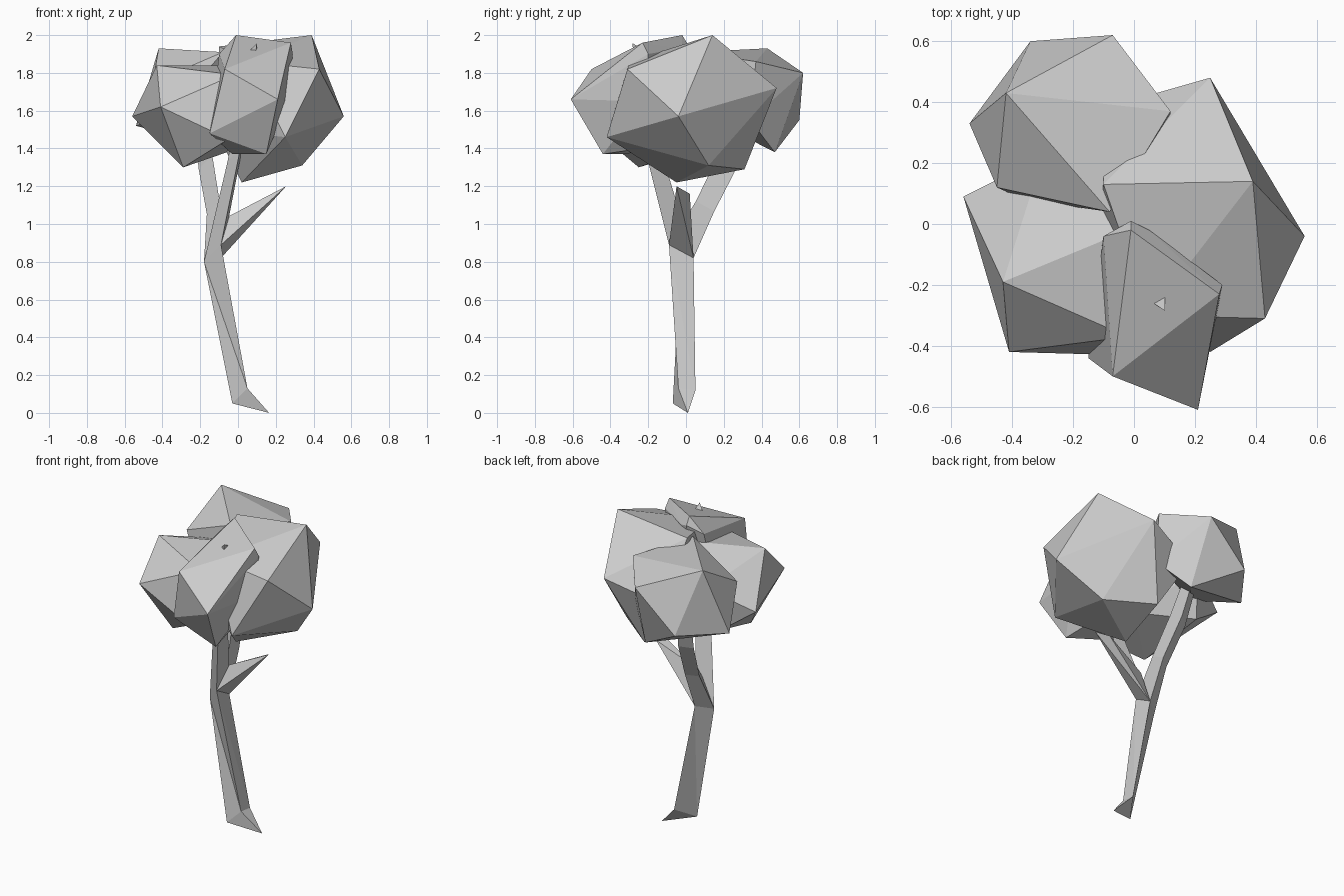
import bpy
import bmesh
from mathutils import Vector

cube = bpy.data.objects.get("Cube")
if cube:
    bpy.data.objects.remove(cube, do_unlink=True)

# One plain grey for the whole tree
grey = bpy.data.materials.new("plain grey")
grey.use_nodes = True
colour = (0.6, 0.6, 0.6, 1.0)
grey.diffuse_color = colour
grey.node_tree.nodes["Principled BSDF"].inputs["Base Color"].default_value = colour


def finish(name, bm):
    """Turn a bmesh into a flat shaded object."""
    bmesh.ops.recalc_face_normals(bm, faces=bm.faces[:])
    mesh = bpy.data.meshes.new(name)
    bm.to_mesh(mesh)
    bm.free()
    mesh.materials.append(grey)
    obj = bpy.data.objects.new(name, mesh)
    bpy.context.collection.objects.link(obj)
    return obj


def hull(name, *corners):
    """Faceted lump: the convex hull of a few corner points."""
    bm = bmesh.new()
    for corner in corners:
        bm.verts.new(corner)
    bmesh.ops.convex_hull(bm, input=bm.verts[:])
    spare = [v for v in bm.verts if not v.link_faces]
    bmesh.ops.delete(bm, geom=spare, context="VERTS")
    return finish(name, bm)


def loft(name, *rings):
    """Three sided limb through triangular rings, closed at both ends."""
    bm = bmesh.new()
    loops = [[bm.verts.new(p) for p in ring] for ring in rings]
    for low, high in zip(loops, loops[1:]):
        for i in range(3):
            j = (i + 1) % 3
            bm.faces.new((low[i], low[j], high[i]))
            bm.faces.new((low[j], high[j], high[i]))
    bm.faces.new(loops[0])
    bm.faces.new(loops[-1])
    return finish(name, bm)


def around(centre, size):
    """Copy of the fork triangle, moved and scaled, for the branches."""
    middle = sum((Vector(p) for p in fork), Vector()) / 3
    return [Vector(centre) + (Vector(p) - middle) * size for p in fork]


# Trunk, leaning from the foot to the fork
foot = [(-0.03, -0.07, 0.05), (0.05, -0.04, 0.13), (0.05, 0.05, 0.12)]
fork = [(-0.18, -0.03, 0.8), (-0.09, -0.09, 0.89), (-0.09, 0.04, 0.82)]
loft("trunk", foot, fork)
hull("root_spur", *foot, (0.165, 0.01, 0.0))

# Branches rising from the fork into the crown
loft("front_branch", fork, around((-0.01, -0.17, 1.36), 0.75),
     around((0.08, -0.24, 1.92), 0.7))
loft("back_branch", fork, around((-0.12, 0.1, 1.08), 0.75),
     around((-0.16, 0.22, 1.32), 0.8), around((-0.2, 0.3, 1.6), 0.6))
hull("side_branch", fork[1], fork[2], (-0.07, -0.02, 1.03),
     (0.255, -0.05, 1.2), (0.2, 0.02, 1.16))

# Crown of four faceted leaf clusters
hull("right_leaves",
     (0.56, -0.04, 1.57), (0.39, 0.14, 2.0), (0.25, 0.48, 1.72),
     (0.43, -0.31, 1.82), (0.34, 0.12, 1.31), (0.25, -0.42, 1.46),
     (0.02, -0.05, 1.22), (0.08, 0.31, 1.29), (-0.1, 0.13, 1.94),
     (-0.1, 0.38, 1.6), (0.05, -0.3, 1.86), (-0.12, -0.1, 1.5))
hull("back_leaves",
     (-0.42, 0.43, 1.93), (-0.07, 0.62, 1.8), (-0.34, 0.6, 1.55),
     (-0.54, 0.33, 1.52), (-0.45, 0.12, 1.75), (0.12, 0.37, 1.86),
     (-0.08, 0.04, 1.91), (-0.04, 0.47, 1.38), (0.12, 0.34, 1.55),
     (-0.36, 0.08, 1.58))
hull("left_leaves",
     (-0.56, 0.09, 1.57), (-0.43, -0.19, 1.84), (-0.41, -0.42, 1.62),
     (-0.29, -0.25, 1.3), (0.03, 0.0, 1.84), (-0.3, 0.22, 1.7),
     (-0.02, -0.37, 1.79), (-0.05, -0.43, 1.45), (-0.35, 0.15, 1.42),
     (0.0, 0.0, 1.4))
hull("front_leaves",
     (-0.01, -0.02, 2.0), (0.28, -0.23, 1.96), (0.21, -0.61, 1.66),
     (-0.07, -0.5, 1.82), (-0.15, -0.44, 1.48), (0.15, -0.44, 1.37),
     (-0.1, -0.04, 1.9), (0.27, -0.22, 1.65), (0.1, -0.1, 1.42),
     (-0.12, -0.15, 1.45), (-0.01, 0.01, 1.95), (0.05, -0.02, 1.93),
     (0.29, -0.2, 1.9), (-0.03, -0.32, 1.37))
